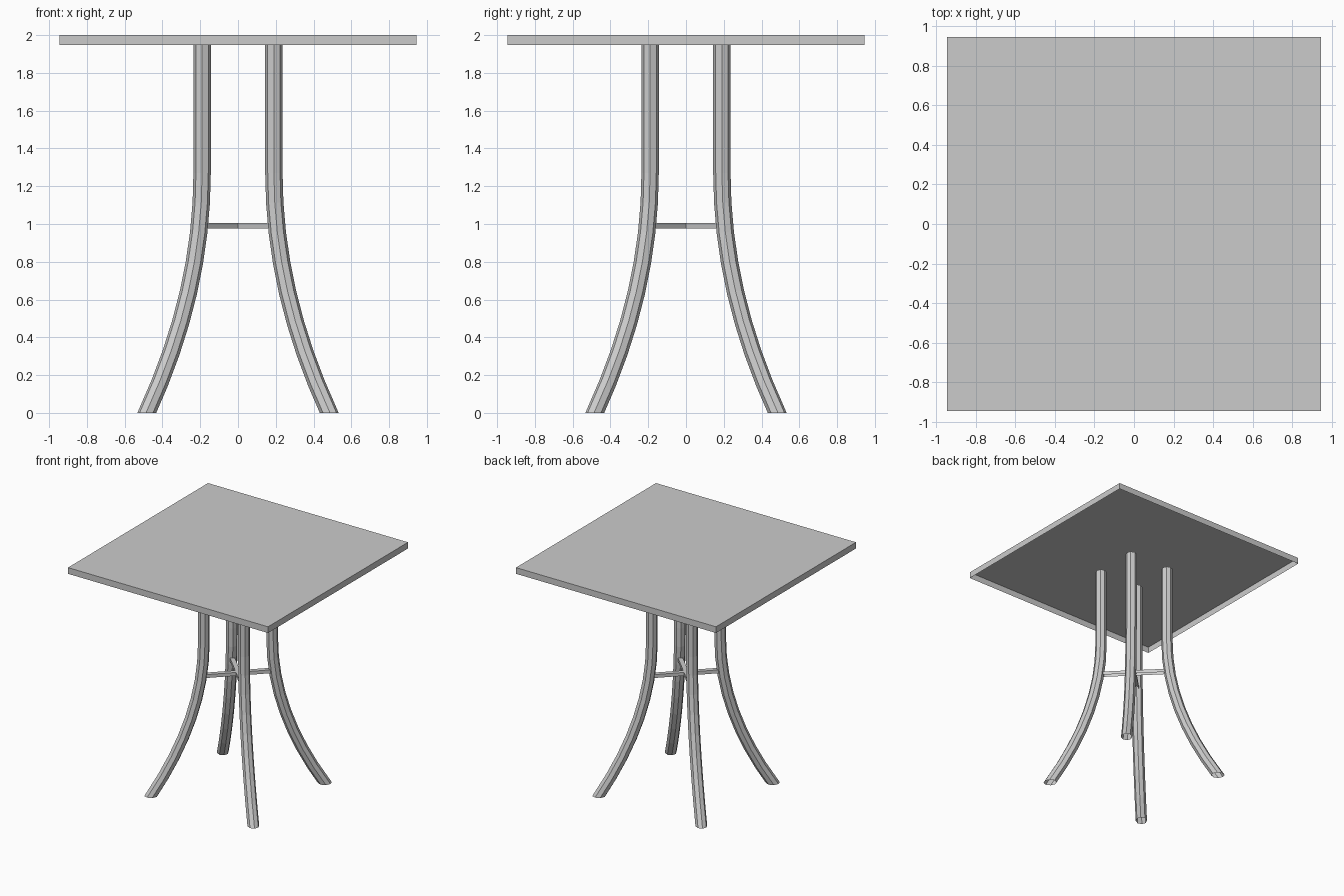
import bpy, bmesh
from math import sin, cos, atan2, pi, sqrt
from mathutils import Matrix

if "Cube" in bpy.data.objects:
    bpy.data.objects.remove(bpy.data.objects["Cube"])


def make_object(name, bm):
    mesh = bpy.data.meshes.new(name)
    bm.to_mesh(mesh)
    bm.free()
    obj = bpy.data.objects.new(name, mesh)
    bpy.context.collection.objects.link(obj)
    return obj


def open_box(name, size, z, angle=0, open_ends=False):
    """Box shell without a bottom face (and optionally without x ends)."""
    bm = bmesh.new()
    bmesh.ops.create_cube(bm, size=1)
    drop = [f for f in bm.faces if f.normal.z < -0.5
            or (open_ends and abs(f.normal.x) > 0.5)]
    bmesh.ops.delete(bm, geom=drop, context='FACES_ONLY')
    bmesh.ops.scale(bm, vec=size, verts=bm.verts)
    bm.transform(Matrix.Translation((0, 0, z)) @ Matrix.Rotation(angle, 4, 'Z'))
    return make_object(name, bm)


# Leg centre line: parabolic sweep below, straight above (x = y offset, height)
BEND, TOP, INNER, SPREAD, STEPS = 1.27, 1.947, 0.19, 0.293, 8
PATH = [(INNER + SPREAD * (1 - i / STEPS) ** 2, BEND * i / STEPS)
        for i in range(STEPS + 1)] + [(INNER, TOP)]
RADIUS, SIDES = 0.046, 8


def leg(name, angle):
    bm = bmesh.new()
    pts = [(x * sqrt(2), z) for x, z in PATH]
    rings = []
    for i, (r, z) in enumerate(pts):
        r0, z0 = pts[max(i - 1, 0)]
        r1, z1 = pts[min(i + 1, len(pts) - 1)]
        tilt = atan2(r1 - r0, z1 - z0)
        ring = []
        for k in range(SIDES):
            a = 2 * pi * k / SIDES
            u, v = RADIUS * cos(a), RADIUS * sin(a)
            if i == 0:      # foot is cut level with the floor
                co = (r + u / cos(tilt), v, z)
            else:
                co = (r + u * cos(tilt), v, z - u * sin(tilt))
            ring.append(bm.verts.new(co))
        rings.append(ring)
    # open-ended tube
    for low, high in zip(rings, rings[1:]):
        for k in range(SIDES):
            n = (k + 1) % SIDES
            bm.faces.new((low[k], low[n], high[n], high[k]))
    bm.transform(Matrix.Rotation(angle, 4, 'Z'))
    return make_object(name, bm)


# Square top, open underneath
open_box("table_top", (1.89, 1.89, 0.053), 1.9735)

# Four splayed legs on the diagonals
for i, name in enumerate(("back_right_leg", "back_left_leg",
                          "front_left_leg", "front_right_leg")):
    leg(name, pi / 4 + i * pi / 2)

# Crossed stretchers between opposite legs
for name, angle in (("stretcher_a", pi / 4), ("stretcher_b", -pi / 4)):
    open_box(name, (0.53, 0.037, 0.029), 0.992, angle, open_ends=True)
